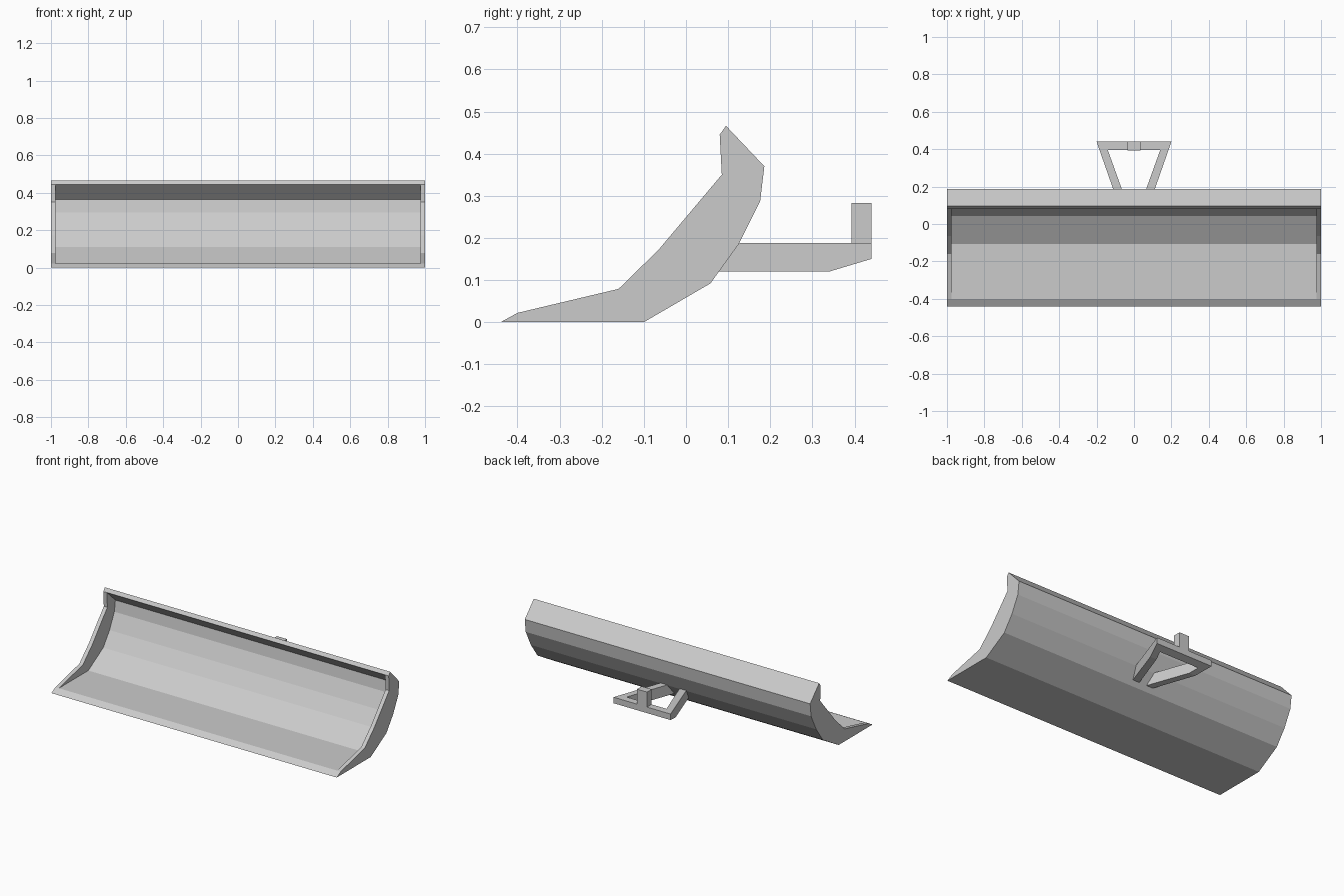
import bpy, bmesh

if "Cube" in bpy.data.objects:
    bpy.data.objects.remove(bpy.data.objects["Cube"])


def prism(name, profile, x0, x1):
    """Sweep a (y, z) profile between two x positions, each a function of y."""
    bm = bmesh.new()
    a = [bm.verts.new((x0(y), y, z)) for y, z in profile]
    b = [bm.verts.new((x1(y), y, z)) for y, z in profile]
    n = len(profile)
    bm.faces.new(a)
    bm.faces.new(b[::-1])
    for i in range(n):
        j = (i + 1) % n
        bm.faces.new((a[j], a[i], b[i], b[j]))
    bmesh.ops.recalc_face_normals(bm, faces=bm.faces)
    mesh = bpy.data.meshes.new(name)
    bm.to_mesh(mesh)
    bm.free()
    ob = bpy.data.objects.new(name, mesh)
    bpy.context.collection.objects.link(ob)
    return ob


def const(v):
    return lambda y: v


# Shared back curve, from the cutting edge up to the top lip
back = [(-0.44, 0), (-0.10, 0), (0.058, 0.092), (0.125, 0.185),
        (0.176, 0.287), (0.186, 0.37), (0.095, 0.466), (0.08, 0.445)]
# Inner face of the blade and front edge of the end plates
inner = [(0.165, 0.365), (0.155, 0.295), (0.107, 0.197),
         (0.044, 0.11), (-0.106, 0.022), (-0.40, 0.022)]
plate_front = [(0.085, 0.35), (-0.065, 0.172), (-0.16, 0.079), (-0.40, 0.022)]

# Curved blade
prism("blade", back + inner, const(-0.975), const(0.975))

# Frame leg profile with chamfered underside
leg = [(0.077, 0.12), (0.34, 0.12), (0.44, 0.15), (0.44, 0.188), (0.125, 0.188)]

for side, s in (("left", -1), ("right", 1)):
    # End plates
    prism("end_plate_" + side, back + plate_front, const(s * 0.975), const(s))
    # Splayed hitch legs
    prism("hitch_leg_" + side, leg,
          lambda y: s * (0.2 - 0.35 * (0.44 - y)),
          lambda y: s * (0.14 - 0.36 * (0.395 - y)))

# Hitch crossbar
bar = [(0.395, 0.1365), (0.44, 0.15), (0.44, 0.188), (0.395, 0.188)]
prism("hitch_crossbar", bar,
      lambda y: -0.14 - 0.36 * (y - 0.395),
      lambda y: 0.14 + 0.36 * (y - 0.395))

# Upright hitch post
post = [(0.393, 0.188), (0.44, 0.188), (0.44, 0.283), (0.393, 0.283)]
prism("hitch_post", post, const(-0.035), const(0.035))
